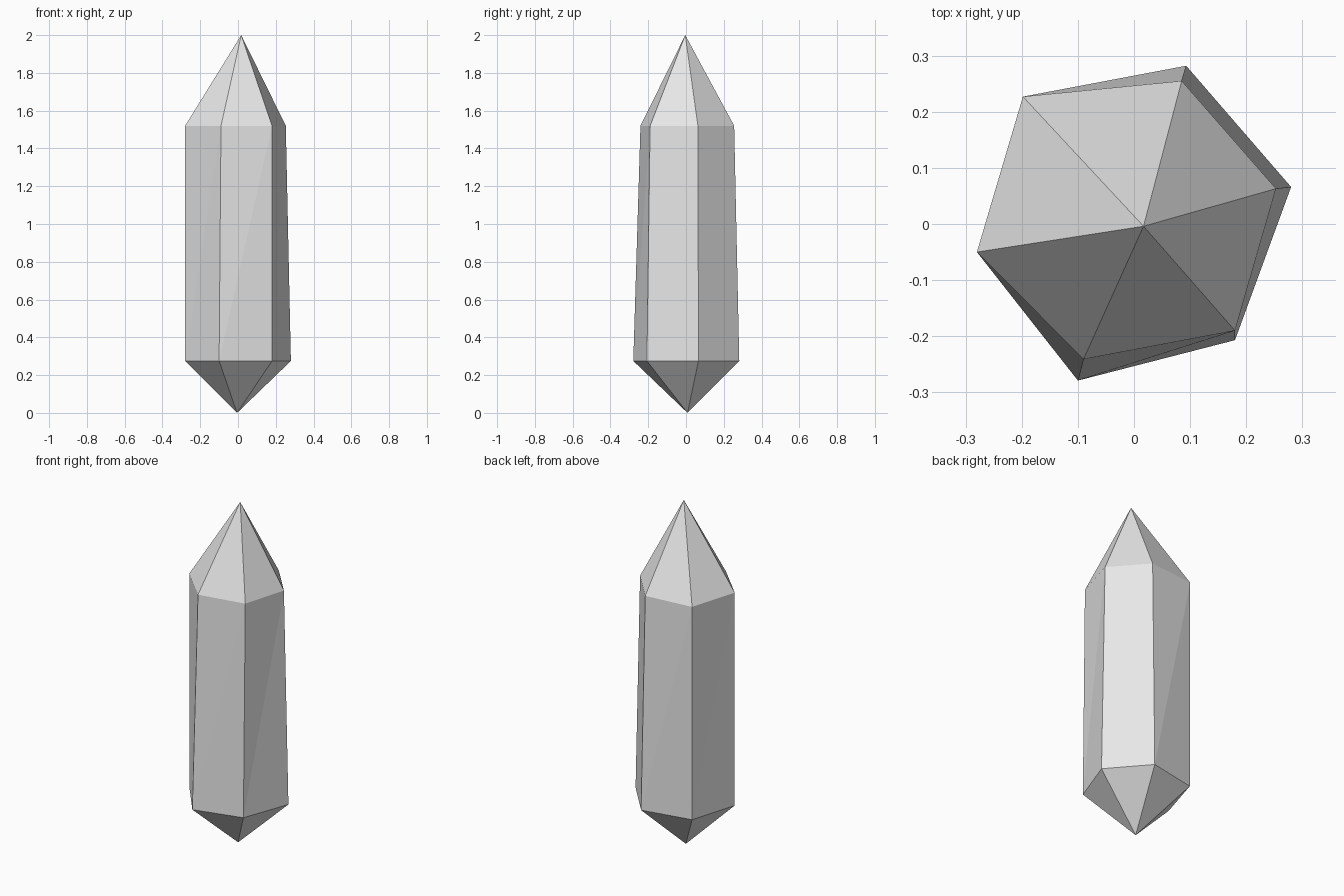
import bpy
import bmesh

# Remove the default cube
default_cube = bpy.data.objects.get("Cube")
if default_cube:
    bpy.data.objects.remove(default_cube, do_unlink=True)


def make_material(name, colour):
    material = bpy.data.materials.new(name)
    material.use_nodes = True
    material.diffuse_color = colour
    shader = next(n for n in material.node_tree.nodes if n.type == "BSDF_PRINCIPLED")
    shader.inputs["Base Color"].default_value = colour
    return material


def add_ring(bm, outline, height):
    return [bm.verts.new((x, y, height)) for x, y in outline]


def add_point(bm, ring, tip):
    apex = bm.verts.new(tip)
    for i, corner in enumerate(ring):
        bm.faces.new((corner, ring[(i + 1) % len(ring)], apex))


# Slightly irregular hexagonal outlines of the shaft
lower_outline = [(0.093, 0.282), (0.28, 0.066), (0.18, -0.207),
                 (-0.1, -0.279), (-0.28, -0.05), (-0.197, 0.225)]
upper_outline = [(0.085, 0.255), (0.253, 0.063), (0.18, -0.19),
                 (-0.09, -0.241), (-0.28, -0.05), (-0.198, 0.227)]

bm = bmesh.new()
lower = add_ring(bm, lower_outline, 0.275)
upper = add_ring(bm, upper_outline, 1.52)

# Shaft sides, each split along its diagonal into two flat facets
for i in range(len(lower)):
    j = (i + 1) % len(lower)
    bm.faces.new((lower[i], lower[j], upper[i]))
    bm.faces.new((lower[j], upper[j], upper[i]))

# Long upper point and short lower point
add_point(bm, upper, (0.017, -0.004, 2.0))
add_point(bm, lower, (-0.005, 0.008, 0.0))
bmesh.ops.recalc_face_normals(bm, faces=bm.faces)

mesh = bpy.data.meshes.new("crystal")
bm.to_mesh(mesh)
bm.free()
mesh.materials.append(make_material("pale grey", (0.8, 0.8, 0.8, 1.0)))
crystal = bpy.data.objects.new("crystal", mesh)
bpy.context.collection.objects.link(crystal)
